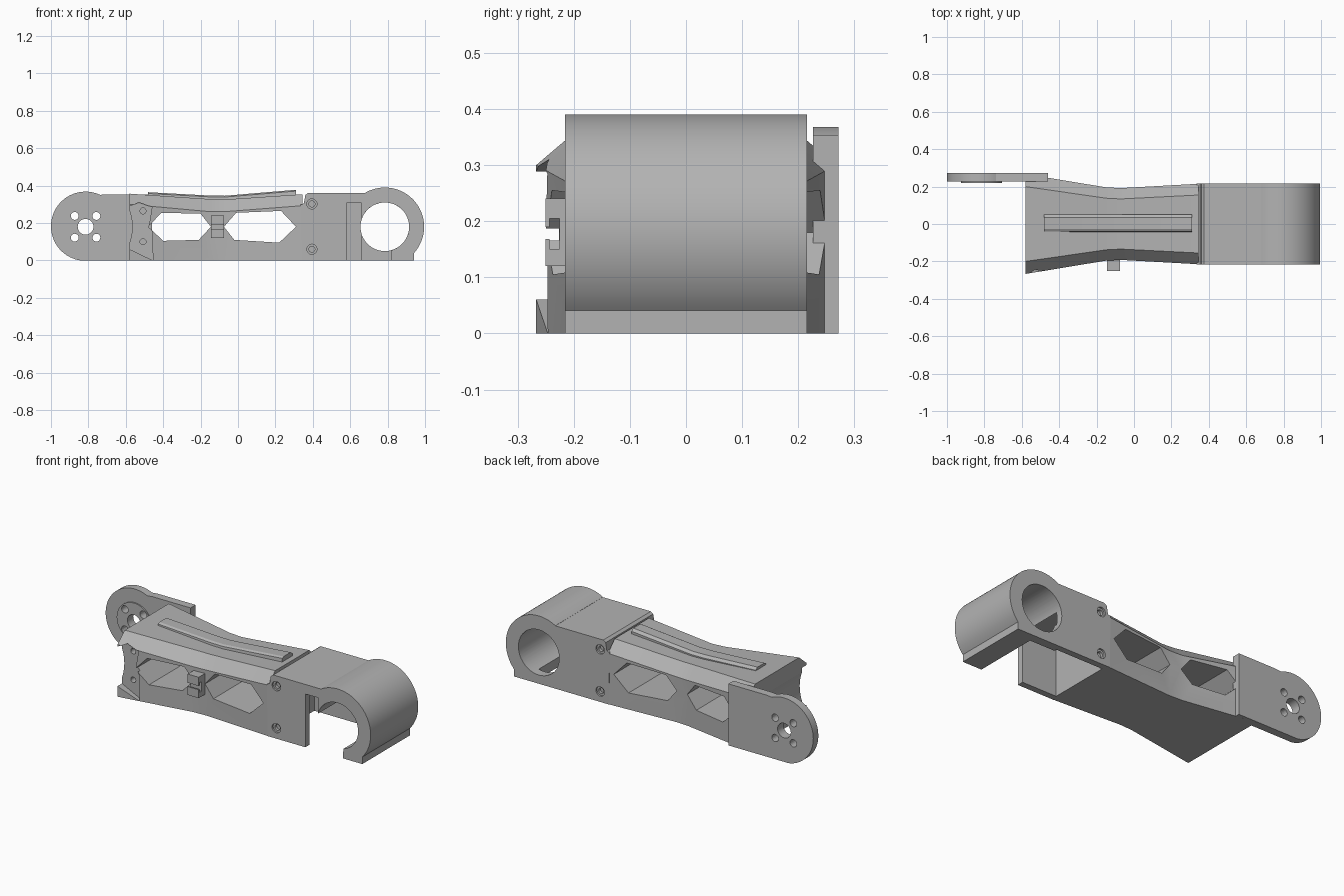
import bpy, bmesh, math

if "Cube" in bpy.data.objects:
    bpy.data.objects.remove(bpy.data.objects["Cube"])

grey = bpy.data.materials.new("plain grey")
grey.diffuse_color = (0.45, 0.45, 0.45, 1)
grey.use_nodes = True
grey.node_tree.nodes["Principled BSDF"].inputs["Base Color"].default_value = grey.diffuse_color


def make(name, verts, faces):
    me = bpy.data.meshes.new(name)
    me.from_pydata(verts, [], faces)
    bm = bmesh.new()
    bm.from_mesh(me)
    bmesh.ops.recalc_face_normals(bm, faces=bm.faces)
    bm.to_mesh(me)
    bm.free()
    ob = bpy.data.objects.new(name, me)
    bpy.context.collection.objects.link(ob)
    me.materials.append(grey)
    return ob


def loft(name, rings):
    """Skin equal-length rings of points and cap both ends."""
    n = len(rings[0])
    faces = [tuple(range(n)), tuple(range((len(rings) - 1) * n, len(rings) * n))]
    for r in range(len(rings) - 1):
        for i in range(n):
            j = (i + 1) % n
            faces.append((r * n + i, r * n + j, (r + 1) * n + j, (r + 1) * n + i))
    return make(name, [p for ring in rings for p in ring], faces)


def prism(name, pts, y0, y1):
    """Extrude an x-z outline along y."""
    return loft(name, [[(x, y, z) for x, z in pts] for y in (y0, y1)])


def arc(cx, cz, r, a0, a1, n):
    return [(cx + r * math.cos(math.radians(a0 + (a1 - a0) * i / n)),
             cz + r * math.sin(math.radians(a0 + (a1 - a0) * i / n))) for i in range(n + 1)]


def disc(name, cx, cz, r, y0, y1, n=32):
    return prism(name, arc(cx, cz, r, 0, 360, n)[:-1], y0, y1)


def box(name, x0, x1, y0, y1, z0, z1):
    return prism(name, [(x0, z0), (x1, z0), (x1, z1), (x0, z1)], y0, y1)


def boolean(ob, others, op='DIFFERENCE'):
    for c in others:
        m = ob.modifiers.new("bool", 'BOOLEAN')
        m.operation, m.object, m.solver = op, c, 'EXACT'
        bpy.context.view_layer.objects.active = ob
        bpy.ops.object.modifier_apply(modifier=m.name)
        bpy.data.objects.remove(c)


# waisted link body with chamfered upper edges
# x, half width, chamfer start height, top half width, top height
stations = [(-.58, .267, .30, .20, .357), (-.15, .196, .261, .138, .328),
            (-.07, .192, .261, .134, .326), (.345, .215, .293, .155, .354)]
body = loft("link_body", [[(x, -w, 0), (x, -w, zc), (x, -t, zt),
                           (x, t, zt), (x, w, zc), (x, w, 0)]
                          for x, w, zc, t, zt in stations])
cuts = [
    # six-sided windows
    prism("cut", [(-.48, .18), (-.41, .255), (-.2, .25), (-.145, .18), (-.21, .11), (-.4, .105)], -.4, .4),
    prism("cut", [(-.075, .18), (-.01, .255), (.23, .265), (.31, .18), (.22, .095), (-.02, .11)], -.4, .4),
    # concave end clearance
    disc("cut", -.815, .18, .25, -.4, .4, 64),
    # screw pad recess at the flared front corner
    prism("cut", [(-.60, .07), (-.455, 0.0), (-.458, .15), (-.475, .19), (-.46, .285),
                  (-.53, .31), (-.60, .28)], -.4, -.226),
]
cuts += [disc("cut", -.508, z, .016, -.3, -.18, 20) for z in (.10, .265)]
boolean(body, cuts)

# raised rib along the top
rib = loft("top_rib", [[(x, -.045, z - .04), (x, -.04, z - .007), (x, -.028, z), (x, .035, z),
                        (x, .052, z - .012), (x, .052, z - .04)]
                       for x, z in ((-.48, .365), (-.15, .347), (-.07, .346), (.31, .378))])

# motor housing: solid outline, then hollowed
outline = [(.34, 0), (.335, .298), (.352, .305), (.36, .35), (.375, .361), (.68, .361)]
outline += arc(.785, .18, .21, 120, -41.5, 48) + [(.942, 0)]
housing = prism("motor_housing", outline, -.216, .216)
ring_cut = [(.655, -.1), (.82, -.1)] + arc(.785, .18, .13, -74, 180, 40)
boolean(housing, [
    box("cut", .36, .66, -.18, .18, -.1, .306),       # inner bay, open below
    box("cut", .58, .66, -.3, 0, -.1, .306),          # front opening
    prism("cut", ring_cut, -.3, .165),                # motor bore
    disc("cut", .785, .18, .13, .1, .3, 48),          # rear wall hole
])
boolean(housing, [disc("cut", .395, z, r, s * .3, s * d, 24)
                  for z in (.06, .302) for s in (-1, 1) for r, d in ((.027, .206), (.016, .19))])

# joint plate with centre bore and four bolt holes
cx, cz = -.815, .183
plate = prism("joint_plate", arc(cx, cz, .185, 65, 261, 48) +
              [(-.46, 0), (-.46, .354), (-.70, .354)], .226, .272)
pad = disc("joint_pad", cx, .18, .11, .219, .232, 40)
for ob in (plate, pad):
    boolean(ob, [disc("cut", cx, .18, .042, .1, .4)] +
            [disc("cut", cx + a * .058, .18 + b * .058, .021, .1, .4, 20)
             for a in (-1, 1) for b in (-1, 1)])

# slotted cable clip on the front
clip = box("cable_clip", -.145, -.075, -.25, -.18, .12, .24)
boolean(clip, [box("cut", -.2, 0, -.3, -.225, .168, .19),
               box("cut", -.2, 0, -.243, -.225, .15, .205)])

# keep edges crisp, curved walls smooth
for ob in list(bpy.context.scene.objects):
    bpy.ops.object.select_all(action='DESELECT')
    ob.select_set(True)
    bpy.context.view_layer.objects.active = ob
    bpy.ops.object.shade_smooth_by_angle(angle=math.radians(12))
